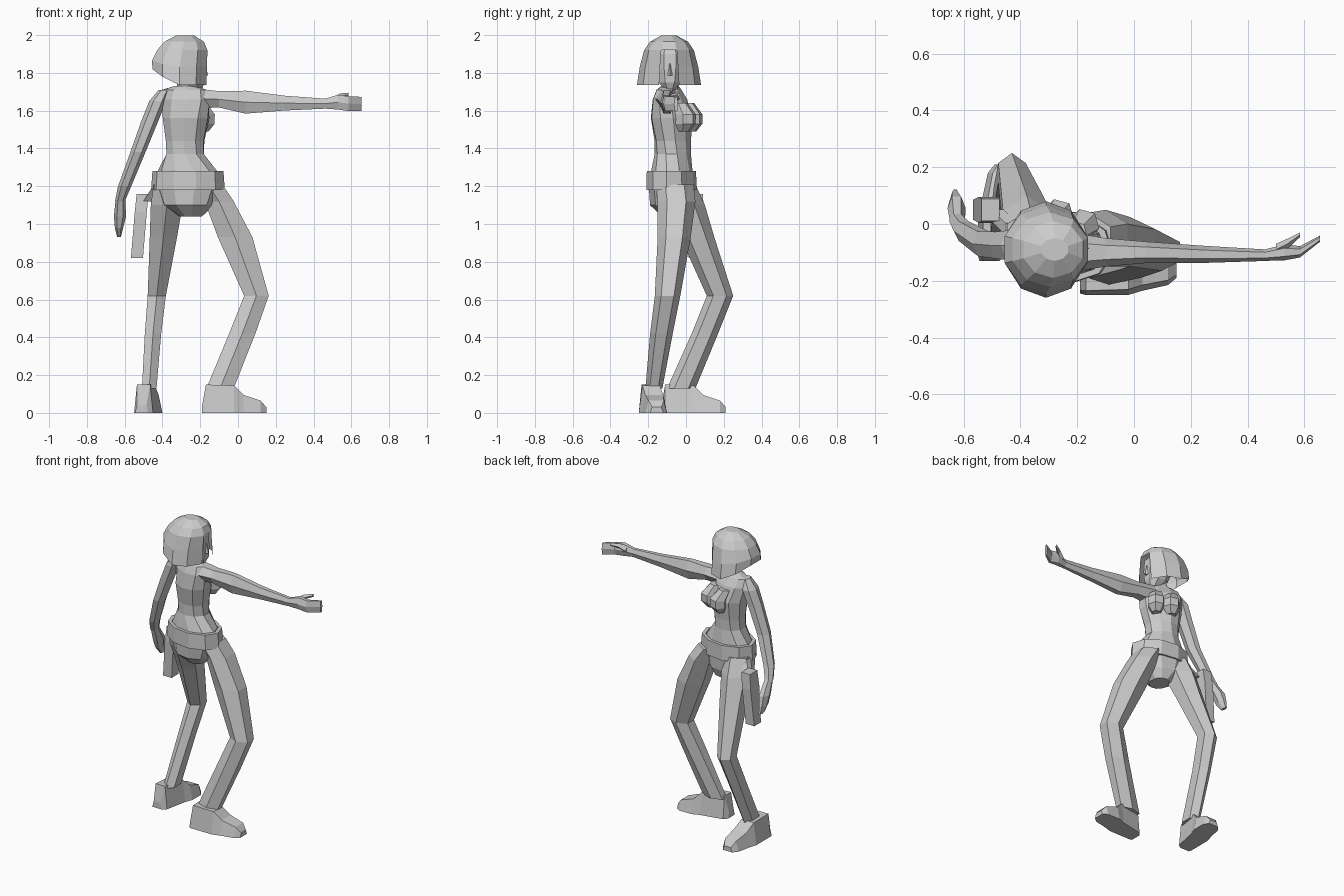
import bpy, bmesh, math
from mathutils import Vector

grey = bpy.data.materials.new("plain grey")
grey.diffuse_color = (0.6, 0.6, 0.6, 1)


def finish(name, bm):
    bmesh.ops.recalc_face_normals(bm, faces=bm.faces)
    me = bpy.data.meshes.new(name)
    bm.to_mesh(me)
    bm.free()
    me.materials.append(grey)
    ob = bpy.data.objects.new(name, me)
    bpy.context.collection.objects.link(ob)
    return ob


def loft(name, rings, caps=(True, True), skip=None):
    """Skin a list of rings; skip(centre) leaves out faces."""
    bm = bmesh.new()
    rows = [[bm.verts.new(p) for p in r] for r in rings]
    n = len(rows[0])
    for a, b in zip(rows, rows[1:]):
        for i in range(n):
            j = (i + 1) % n
            q = (a[i], a[j], b[j], b[i])
            c = sum((v.co for v in q), Vector()) / 4
            if not (skip and skip(c)):
                bm.faces.new(q)
    if caps[0]:
        bm.faces.new(rows[0])
    if caps[1]:
        bm.faces.new(rows[-1])
    return finish(name, bm)


def flat_ring(x, y, z, rx, ry, n=6, turn=0, phase=0):
    """Horizontal ring, turned by degrees."""
    t = math.radians(turn)
    pts = []
    for i in range(n):
        a = 2 * math.pi * (i + phase) / n
        u, v = rx * math.cos(a), ry * math.sin(a)
        pts.append(Vector((x + u * math.cos(t) - v * math.sin(t),
                           y + u * math.sin(t) + v * math.cos(t), z)))
    return pts


def box_ring(x0, x1, y0, y1, z):
    """Ring fitted to bounds: six sided, points towards +y and -y."""
    return flat_ring((x0 + x1) / 2, (y0 + y1) / 2, z,
                     (x1 - x0) / 2 / 0.9, (y1 - y0) / 2, 6, phase=0.5)


def side_ring(x, y, z, ry, rz, n=6):
    return [Vector((x, y + ry * math.cos(2 * math.pi * i / n),
                    z + rz * math.sin(2 * math.pi * i / n))) for i in range(n)]


# Legs, as bounds at each height
loft("right_leg", [box_ring(*r) for r in (
    (-0.24, -0.08, -0.16, 0.04, 1.21), (-0.18, -0.02, -0.15, 0.05, 1.12),
    (-0.11, 0.08, -0.15, 0.025, 0.93), (0.03, 0.165, -0.165, -0.03, 0.62),
    (-0.05, 0.095, -0.19, -0.07, 0.42), (-0.17, -0.02, -0.215, -0.125, 0.13))])
loft("left_leg", [box_ring(*r) for r in (
    (-0.45, -0.28, -0.15, 0.05, 1.21), (-0.465, -0.29, -0.12, 0.1, 1.1),
    (-0.47, -0.32, -0.03, 0.15, 0.93), (-0.48, -0.38, 0.11, 0.25, 0.62),
    (-0.495, -0.405, 0.03, 0.17, 0.42), (-0.51, -0.43, -0.10, 0.05, 0.13))])

# Feet: right points to +x, left is the swapped copy pointing to +y
foot = []
for x, y0, y1, h in ((-0.19, -0.245, -0.175, 0.04), (-0.17, -0.25, -0.15, 0.15),
                     (-0.02, -0.25, -0.12, 0.145), (0.03, -0.235, -0.10, 0.095),
                     (0.12, -0.215, -0.10, 0.065), (0.15, -0.19, -0.12, 0.03)):
    m, w = (y0 + y1) / 2, (y1 - y0) / 2
    foot.append([Vector((x, m - w, 0)), Vector((x, m + w, 0)),
                 Vector((x, m + w * 0.7, h)), Vector((x, m - w * 0.7, h))])
loft("right_foot", foot)
loft("left_foot", [[Vector((p.y - 0.3, p.x + 0.06, p.z)) for p in r] for r in foot])

# Pelvis, belt and torso
loft("pelvis", [flat_ring(*r, 10, -10) for r in (
    (-0.25, -0.06, 1.04, 0.06, 0.07), (-0.265, -0.075, 1.1, 0.14, 0.115),
    (-0.265, -0.075, 1.2, 0.18, 0.12))])
belt = [flat_ring(-0.265, -0.077, z, rx, ry, 10, -8) for z, rx, ry in (
    (1.18, 0.17, 0.11), (1.18, 0.197, 0.132), (1.28, 0.19, 0.13), (1.28, 0.165, 0.11))]
loft("belt", belt + belt[:1], (False, False))
loft("torso", [flat_ring(*r, 10, t) for r, t in (
    ((-0.265, -0.075, 1.18, 0.17, 0.115), -10), ((-0.268, -0.075, 1.28, 0.16, 0.108), -10),
    ((-0.28, -0.07, 1.37, 0.105, 0.095), -20), ((-0.28, -0.07, 1.44, 0.107, 0.095), -25),
    ((-0.275, -0.075, 1.56, 0.13, 0.11), -28), ((-0.28, -0.085, 1.66, 0.14, 0.085), -22),
    ((-0.285, -0.09, 1.71, 0.125, 0.06), -18), ((-0.28, -0.085, 1.73, 0.06, 0.045), -18))])
for side, x, y in (("right", -0.185, -0.01), ("left", -0.275, 0.025)):
    loft(side + "_bust", [flat_ring(x + d, y + d, z, r, r, 6, 45) for d, z, r in (
        (0, 1.49, 0.03), (0.008, 1.53, 0.055), (0.008, 1.58, 0.056), (-0.02, 1.64, 0.04))])
loft("neck", [flat_ring(-0.275, -0.085, z, 0.048, 0.048, 6) for z in (1.69, 1.8)])

# Right arm, stretched out to +x, with hand and thumb
loft("right_arm", [side_ring(*r) for r in (
    (-0.22, -0.1, 1.665, 0.07, 0.06), (-0.1, -0.1, 1.66, 0.05, 0.05),
    (0.04, -0.1, 1.645, 0.038, 0.07), (0.25, -0.107, 1.64, 0.03, 0.045),
    (0.47, -0.11, 1.637, 0.02, 0.03))])
loft("right_hand", [side_ring(*r) for r in (
    (0.46, -0.11, 1.637, 0.02, 0.03), (0.53, -0.1, 1.645, 0.028, 0.045),
    (0.585, -0.098, 1.637, 0.02, 0.045), (0.655, -0.052, 1.635, 0.011, 0.044))])
loft("right_thumb", [side_ring(*r, 4) for r in (
    (0.5, -0.09, 1.65, 0.02, 0.02), (0.54, -0.07, 1.675, 0.018, 0.016),
    (0.585, -0.038, 1.685, 0.008, 0.01))])

# Left arm, hanging down with the hand towards +y
loft("left_arm", [flat_ring(*r) for r in (
    (-0.39, -0.08, 1.71, 0.03, 0.035), (-0.425, -0.075, 1.65, 0.045, 0.06),
    (-0.465, -0.075, 1.55, 0.045, 0.055), (-0.53, -0.07, 1.38, 0.04, 0.05),
    (-0.60, -0.025, 1.2, 0.035, 0.04), (-0.625, 0.01, 1.12, 0.026, 0.032))])
loft("left_hand", [flat_ring(*r) for r in (
    (-0.622, 0.008, 1.13, 0.026, 0.03), (-0.625, 0.055, 1.04, 0.032, 0.048),
    (-0.63, 0.075, 0.98, 0.022, 0.042), (-0.63, 0.1, 0.93, 0.01, 0.025))])

# Holster at the left hip, and its strap up to the belt
loft("holster", [flat_ring(x, 0.05, z, 0.045, r, 4, phase=0.5) for x, z, r in (
    (-0.505, 1.16, 0.055), (-0.515, 1.06, 0.065), (-0.535, 0.82, 0.05))])
loft("holster_strap", [flat_ring(x, y, z, 0.03, 0.03, 4, phase=0.5) for x, y, z in (
    (-0.43, -0.02, 1.2), (-0.48, 0.03, 1.12))])

# Head with jaw and nose, looking to +x
loft("head", [flat_ring(*r, 8, phase=0.5) for r in (
    (-0.225, -0.085, 1.71, 0.035, 0.03), (-0.24, -0.085, 1.75, 0.07, 0.065),
    (-0.255, -0.085, 1.82, 0.088, 0.08), (-0.265, -0.085, 1.9, 0.09, 0.085),
    (-0.28, -0.085, 1.95, 0.06, 0.06))])
loft("nose", [flat_ring(*r, 4) for r in (
    (-0.18, -0.085, 1.785, 0.022, 0.018), (-0.185, -0.085, 1.85, 0.012, 0.01))])

# Bobbed hair: flared shell, higher at the nape, open in front of the face
hair = [flat_ring(*r, 10, phase=0.5) for r in (
    (-0.31, -0.09, 1.735, 0.15, 0.17), (-0.31, -0.09, 1.83, 0.153, 0.155),
    (-0.295, -0.09, 1.92, 0.14, 0.132), (-0.285, -0.09, 1.965, 0.11, 0.1),
    (-0.28, -0.09, 1.998, 0.05, 0.04))]
for p in hair[0]:
    p.z += 0.75 * max(0, -0.34 - p.x)
for p in hair[1]:
    p.z += 0.3 * max(0, -0.34 - p.x)
loft("hair", hair, (False, True),
     lambda c: c.x > -0.2 and c.z < 1.9 and abs(c.y + 0.09) < 0.08)
